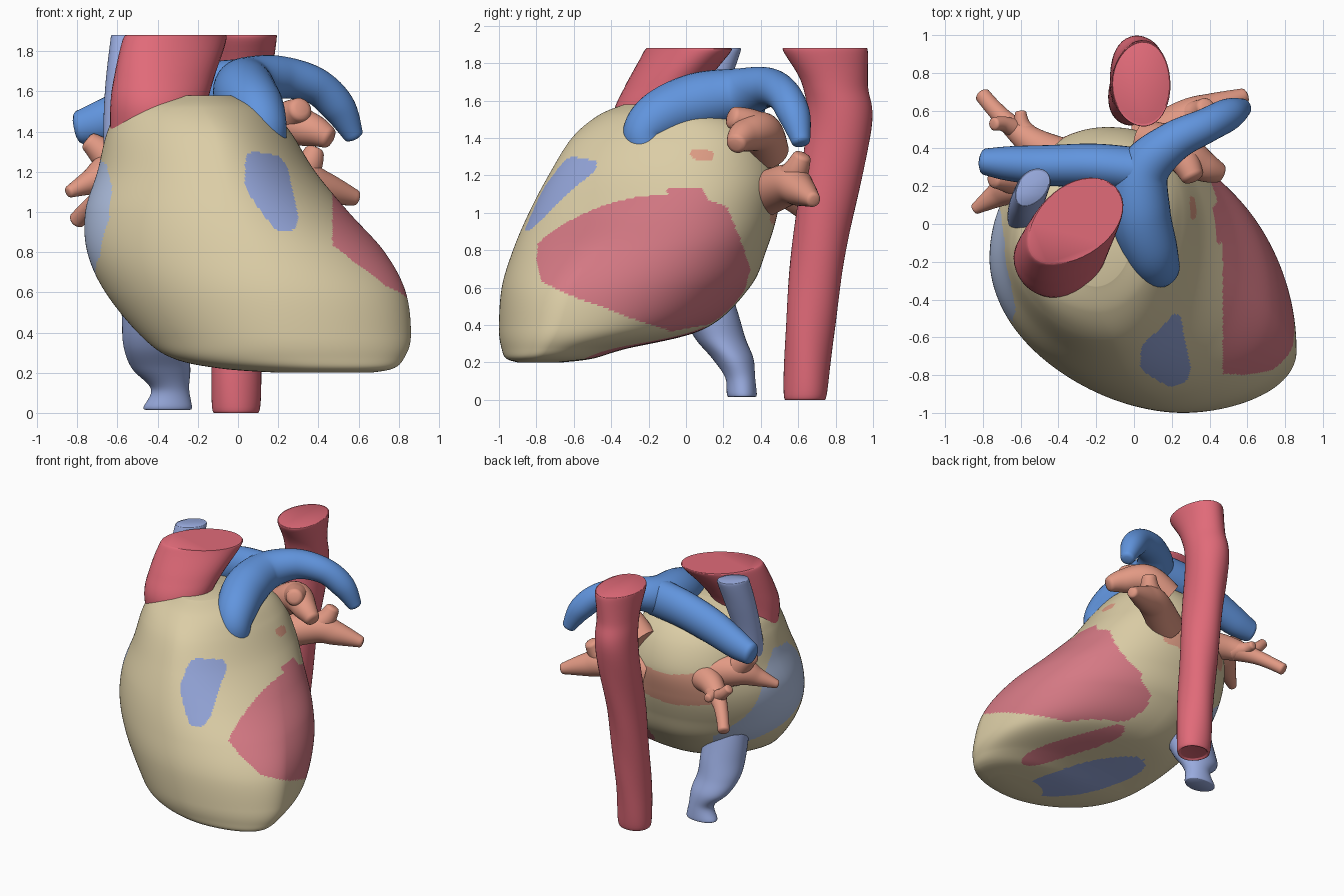
import bpy, bmesh, math
from mathutils import Vector

if "Cube" in bpy.data.objects:
    bpy.data.objects.remove(bpy.data.objects["Cube"])


def material(name, rgb):
    m = bpy.data.materials.new(name)
    m.diffuse_color = (*rgb, 1)
    m.use_nodes = True
    m.node_tree.nodes["Principled BSDF"].inputs["Base Color"].default_value = m.diffuse_color
    return m


TAN = material("tan sac", (0.71, 0.61, 0.38))
RED = material("artery red", (0.75, 0.145, 0.19))
BLUE = material("artery blue", (0.12, 0.30, 0.73))
PALE = material("vein blue", (0.32, 0.41, 0.74))
SALMON = material("salmon vein", (0.76, 0.32, 0.23))
ROSE = material("muscle rose", (0.66, 0.19, 0.23))
SKY = material("chamber blue", (0.29, 0.37, 0.68))
MIST = material("chamber pale blue", (0.45, 0.55, 0.78))
PEACH = material("chamber peach", (0.72, 0.33, 0.23))


def spline(rows, steps):
    """Catmull-Rom through rows of numbers."""
    out, n = [], len(rows)
    for i in range(n - 1):
        a, b, c, d = (rows[max(i - 1, 0)], rows[i], rows[i + 1], rows[min(i + 2, n - 1)])
        for s in range(steps):
            t = s / steps
            out.append([0.5 * (2 * q + (r - p) * t + (2 * p - 5 * q + 4 * r - w) * t * t
                               + (3 * q - p - 3 * r + w) * t ** 3)
                        for p, q, r, w in zip(a, b, c, d)])
    out.append(list(rows[-1]))
    return out


def loft(name, rings, mats, paint=None, angle=50):
    """Skin closed rings, cap both ends and colour faces by a rule."""
    bm = bmesh.new()
    loops = [[bm.verts.new(p) for p in ring] for ring in rings]
    n = len(loops[0])
    for a, b in zip(loops, loops[1:]):
        for i in range(n):
            j = (i + 1) % n
            bm.faces.new((a[i], a[j], b[j], b[i]))
    bm.faces.new(loops[0])
    bm.faces.new(loops[-1])
    bmesh.ops.recalc_face_normals(bm, faces=bm.faces)
    bm.normal_update()
    if paint:
        for f in bm.faces:
            f.material_index = paint(f.calc_center_median(), f.normal)
    me = bpy.data.meshes.new(name)
    bm.to_mesh(me)
    bm.free()
    for m in mats:
        me.materials.append(m)
    ob = bpy.data.objects.new(name, me)
    bpy.context.collection.objects.link(ob)
    bpy.ops.object.select_all(action='DESELECT')
    ob.select_set(True)
    bpy.context.view_layer.objects.active = ob
    bpy.ops.object.shade_smooth_by_angle(angle=math.radians(angle))
    return ob


def upright(name, rows, mat, sides=40):
    """Standing vessel from level ellipses: x, y, z, rx, ry, turn in degrees."""
    rings = []
    for x, y, z, rx, ry, turn in spline(rows, 8):
        c, s = math.cos(math.radians(turn)), math.sin(math.radians(turn))
        ring = []
        for k in range(sides):
            t = 2 * math.pi * k / sides
            w = 1 + 0.02 * math.sin(3 * t + 9 * z)
            u, v = rx * w * math.cos(t), ry * w * math.sin(t)
            ring.append((x + c * u - s * v, y + s * u + c * v, z))
        rings.append(ring)
    return loft(name, rings, [mat])


def tube(name, rows, mat, tall=1.0, sides=32):
    """Curved vessel along a path: x, y, z, radius, with a rounded tip."""
    pts = spline(rows, 8)
    pos = [Vector(p[:3]) for p in pts]
    rad = [p[3] for p in pts]
    end = (pos[-1] - pos[-2]).normalized()
    tip, r0 = pos[-1], rad[-1]
    for k in (0.5, 0.85):
        pos.append(tip + end * r0 * 0.4 * k)
        rad.append(r0 * math.sqrt(1 - k * k))
    rings, side, last = [], None, None
    for i, p in enumerate(pos):
        d = (pos[min(i + 1, len(pos) - 1)] - pos[max(i - 1, 0)]).normalized()
        if side is None:
            side = d.orthogonal().normalized()
        else:
            side = last.rotation_difference(d) @ side
        last = d
        up = d.cross(side)
        ring = []
        for k in range(sides):
            t = 2 * math.pi * k / sides
            off = rad[i] * (math.cos(t) * side + math.sin(t) * up)
            ring.append(p + Vector((off.x, off.y, off.z * tall)))
        rings.append(ring)
    return loft(name, rings, [mat])


def inside(px, py, poly):
    hit = False
    for (x1, y1), (x2, y2) in zip(poly, poly[1:] + poly[:1]):
        if (y1 > py) != (y2 > py) and px < (x2 - x1) * (py - y1) / (y2 - y1) + x1:
            hit = not hit
    return hit


def oval(u, v, cu, cv, ru, rv, degrees):
    c, s = math.cos(math.radians(degrees)), math.sin(math.radians(degrees))
    a, b = (u - cu) * c + (v - cv) * s, (v - cv) * c - (u - cu) * s
    return abs(a / ru) ** 2.4 + abs(b / rv) ** 2.4 < 1


# Heart sac: level slices given by z, then left, front, right and back points
slices = [
    (0.20, 0.20, -.80, .40, -.90, .66, -.80, .40, -.66),
    (0.22, -.08, -.70, .35, -.96, .77, -.78, .30, -.50),
    (0.27, -.32, -.56, .30, -.985, .825, -.74, .18, -.33),
    (0.38, -.48, -.40, .26, -1.0, .86, -.68, .00, .10),
    (0.60, -.66, -.28, .20, -.985, .835, -.60, -.10, .34),
    (0.80, -.75, -.22, .11, -.925, .73, -.45, -.12, .43),
    (1.00, -.76, -.16, .00, -.84, .55, -.25, -.14, .49),
    (1.20, -.70, -.12, -.07, -.735, .385, -.05, -.14, .51),
    (1.40, -.65, -.12, -.12, -.61, .26, .05, -.12, .43),
    (1.52, -.58, -.12, -.18, -.47, .15, .00, -.12, .28),
    (1.58, -.40, -.12, -.20, -.33, -.02, -.10, -.15, .00),
]


def sac_ring(row, quarter=80):
    z, pts = row[0], [(row[i], row[i + 1]) for i in (1, 3, 5, 7)]
    ring = []
    for q, power in enumerate((1.06, 1.06, 0.92, 1.0)):
        (ax, ay), (bx, by) = pts[q], pts[(q + 1) % 4]
        # side points have upright tangents, front and back points level ones
        cx, cy = (bx, ay) if q % 2 == 0 else (ax, by)
        for k in range(quarter):
            t = math.pi / 2 * k / quarter
            c, s = math.cos(t) ** power, math.sin(t) ** power
            ring.append((cx + (ax - cx) * c + (bx - cx) * s,
                         cy + (ay - cy) * c + (by - cy) * s, z))
    return ring


front_window = [(.035, 1.24), (.045, 1.29), (.08, 1.30), (.20, 1.28), (.245, 1.23), (.27, 1.11),
                (.30, .98), (.29, .92), (.26, .90), (.20, .90), (.13, .98), (.06, 1.08), (.035, 1.14)]
side_window = [(-.80, .74), (-.79, .86), (-.70, .94), (-.50, 1.05), (-.30, 1.11), (-.03, 1.135),
               (.08, 1.13), (.12, 1.07), (.22, 1.03), (.29, .86), (.345, .70), (.30, .54),
               (.16, .41), (-.08, .365), (-.30, .44), (-.60, .55), (-.77, .63)]
left_window = [(-.10, 1.27), (-.30, 1.24), (-.45, 1.12), (-.52, .97), (-.46, .78), (-.22, .64),
               (.05, .55), (.22, .57), (.28, .66), (.15, .88), (.05, 1.12)]
back_window = [(-.50, .96), (-.20, .92), (.10, .95), (.13, 1.12), (.02, 1.18), (-.20, 1.17),
               (-.50, 1.22)]


def paint_sac(c, n):
    if n.y < 0 and inside(c.x, c.z, front_window):
        return 1
    if n.x > 0.1 and c.x > (0.47 if c.y < -0.1 and c.z > 0.5 else 0.1) \
            and inside(c.y, c.z, side_window):
        return 2
    if c.x < -0.3 and n.x < -0.1 and inside(c.y, c.z, left_window):
        return 3
    if n.y > 0.2 and inside(c.x, c.z, back_window):
        return 4
    if c.x > 0 and oval(c.y, c.z, .085, 1.31, .065, .03, -6):
        return 4
    if n.z < -0.3 and c.z < 0.5:
        if oval(c.x, c.y, .07, -.44, .42, .17, -50):
            return 1
        if oval(c.x, c.y, .375, -.22, .38, .09, -57):
            return 2
    return 0


loft("heart_sac", [sac_ring(r) for r in spline(slices, 21)],
     [TAN, SKY, ROSE, MIST, PEACH], paint_sac, 60)

# Great arteries
upright("descending_aorta", [
    (-.01, .64, .01, .09, .09, 0), (-.01, .64, .03, .12, .115, 0), (-.01, .66, .35, .125, .13, 0),
    (0, .725, .90, .13, .15, 0), (.02, .82, 1.45, .14, .175, 0), (.03, .795, 1.68, .14, .175, 0),
    (.04, .745, 1.86, .155, .225, 0), (.04, .745, 1.88, .15, .215, 0)], RED)
upright("ascending_aorta", [
    (-.41, -.17, 1.30, .22, .19, 0), (-.40, -.18, 1.52, .24, .205, 10),
    (-.37, -.11, 1.68, .26, .20, 25), (-.32, .00, 1.85, .29, .19, 37),
    (-.31, .015, 1.88, .28, .185, 38)], RED)

# Pulmonary arteries
tube("pulmonary_trunk", [
    (.15, -.20, 1.30, .09), (.125, -.22, 1.42, .12), (.085, -.13, 1.515, .145),
    (.035, .06, 1.59, .158), (.05, .28, 1.635, .138), (.20, .43, 1.67, .108),
    (.38, .52, 1.63, .092), (.50, .58, 1.52, .085), (.575, .615, 1.38, .05)], BLUE)
tube("right_pulmonary_artery", [
    (.06, .28, 1.62, .12), (-.20, .31, 1.60, .115), (-.45, .31, 1.53, .108),
    (-.66, .32, 1.455, .092), (-.79, .33, 1.42, .07)], BLUE, tall=1.2)

# Great veins
upright("upper_vena_cava", [
    (-.58, .00, 1.20, .08, .10, 45), (-.575, .06, 1.45, .095, .09, 45),
    (-.56, .13, 1.68, .11, .085, 50), (-.54, .19, 1.86, .115, .08, 50),
    (-.54, .19, 1.88, .105, .07, 50)], PALE)
upright("lower_vena_cava", [
    (-.35, .30, .015, .11, .07, 0), (-.35, .30, .03, .12, .08, 0), (-.34, .29, .12, .095, .08, 0),
    (-.385, .25, .22, .145, .11, 0), (-.41, .18, .33, .16, .135, 0),
    (-.41, .125, .47, .165, .15, 0), (-.43, .08, .66, .15, .14, 0)], PALE)

# Pulmonary veins with their forks
veins = {
    "left_upper_vein": [(.06, .44, 1.33, .11), (.22, .40, 1.43, .11), (.36, .31, 1.41, .085),
                        (.45, .27, 1.37, .055)],
    "left_upper_vein_fork": [(.20, .42, 1.43, .10), (.27, .33, 1.48, .08), (.31, .25, 1.51, .06)],
    "left_lower_vein": [(.05, .42, 1.10, .12), (.28, .55, 1.15, .11), (.42, .61, 1.12, .085),
                        (.585, .68, 1.07, .04)],
    "left_lower_vein_fork": [(.28, .55, 1.15, .10), (.35, .59, 1.23, .07), (.38, .62, 1.30, .05)],
    "right_lower_vein": [(-.36, .34, 1.15, .11), (-.52, .42, 1.14, .085), (-.66, .53, 1.08, .055),
                         (-.74, .61, 1.02, .045), (-.80, .68, .96, .042)],
    "right_lower_vein_fork": [(-.54, .44, 1.12, .07), (-.59, .52, 1.12, .045),
                              (-.60, .59, 1.12, .03)],
    "right_lower_vein_twig": [(-.62, .50, 1.10, .055), (-.69, .53, 1.16, .04),
                              (-.74, .53, 1.21, .035)],
    "right_upper_vein": [(-.42, .28, 1.17, .13), (-.61, .22, 1.20, .11), (-.73, .15, 1.15, .065),
                         (-.84, .08, 1.10, .03)],
    "right_upper_vein_fork": [(-.58, .23, 1.20, .10), (-.68, .24, 1.30, .07),
                              (-.74, .24, 1.35, .05)],
}
for name, rows in veins.items():
    tube(name, rows, SALMON)
